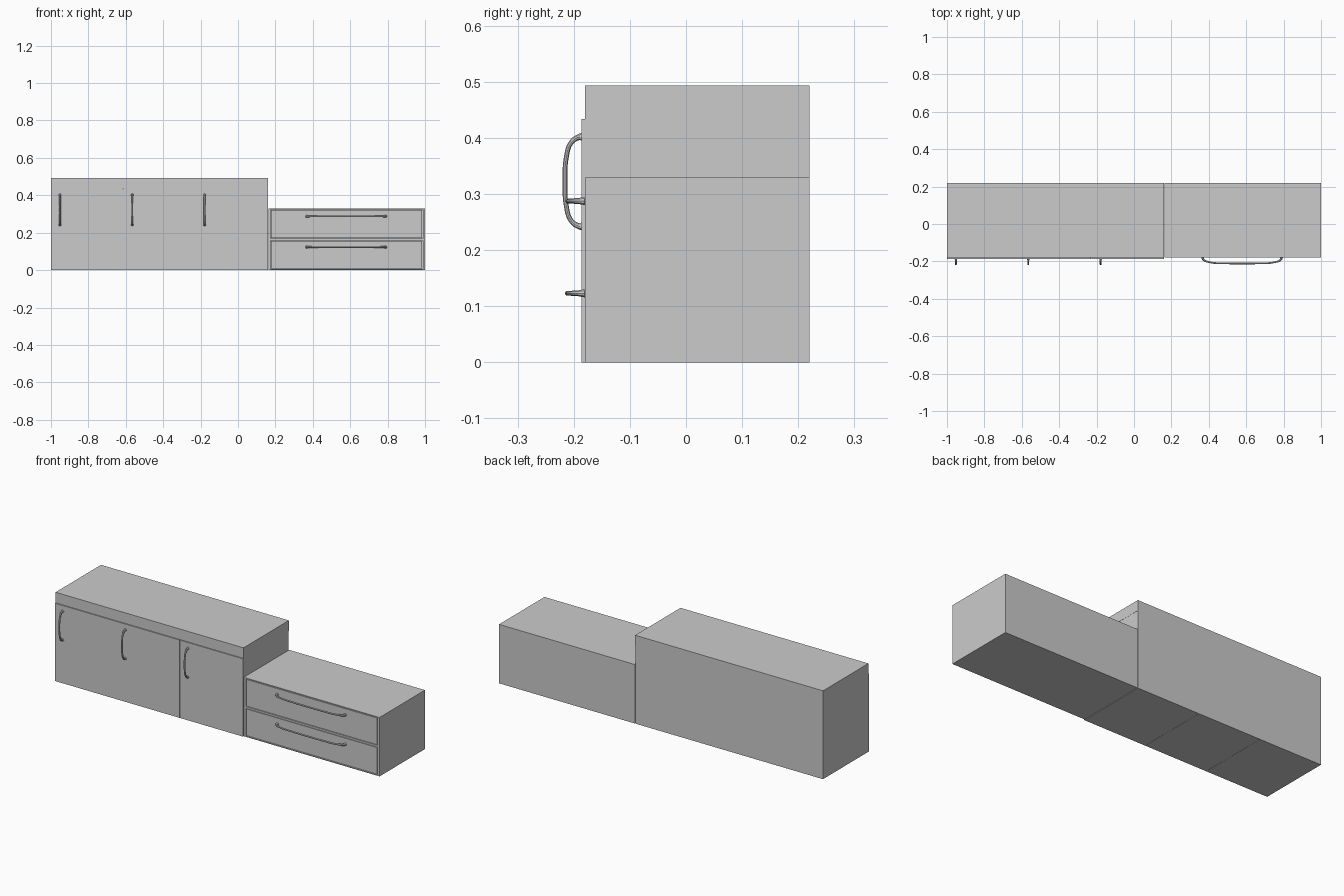
import bpy

if "Cube" in bpy.data.objects:
    bpy.data.objects.remove(bpy.data.objects["Cube"])

BACK, FRONT = 0.22, -0.18


def box(name, x0, x1, y0, y1, z0, z1):
    bpy.ops.mesh.primitive_cube_add(
        size=1, location=((x0 + x1) / 2, (y0 + y1) / 2, (z0 + z1) / 2))
    ob = bpy.context.object
    ob.name = name
    ob.scale = (x1 - x0, y1 - y0, z1 - z0)
    bpy.ops.object.transform_apply(location=False, rotation=False, scale=True)
    return ob


def handle(name, centre, half, vertical):
    """Bowed bar; half profile of (distance along, y, thickness) is mirrored."""
    pts = half + [(-a, y, r) for a, y, r in reversed(half[:-1])]
    cu = bpy.data.curves.new(name, 'CURVE')
    cu.dimensions = '3D'
    cu.bevel_depth = 0.005
    cu.bevel_resolution = 3
    cu.resolution_u = 8
    cu.use_fill_caps = True
    sp = cu.splines.new('BEZIER')
    sp.bezier_points.add(len(pts) - 1)
    for bp, (a, y, r) in zip(sp.bezier_points, pts):
        bp.co = (0, y, a) if vertical else (a, y, 0)
        bp.radius = r
        bp.handle_left_type = bp.handle_right_type = 'AUTO'
    ob = bpy.data.objects.new(name, cu)
    ob.location = centre
    bpy.context.collection.objects.link(ob)
    bpy.ops.object.select_all(action='DESELECT')
    ob.select_set(True)
    bpy.context.view_layer.objects.active = ob
    bpy.ops.object.convert(target='MESH')
    bpy.ops.object.shade_smooth_by_angle()


# Tall unit: three door modules under one thick top
W = 1.16 / 3
door_half = [(0.080, -0.183, 1.6), (0.079, -0.192, 1.1), (0.069, -0.205, 0.9),
             (0.042, -0.2135, 0.9), (0, -0.2155, 0.9)]
for i in range(3):
    x = -1 + i * W
    box(f"cabinet_body_{i}", x, x + W - 0.001, FRONT, BACK, 0, 0.435)
    gap = 0.003 if i == 1 else 0
    box(f"door_{i}", x, x + W - gap, -0.186, FRONT, 0, 0.434)
    handle(f"door_handle_{i}", (x + 0.048, 0, 0.322), door_half, True)
box("cabinet_top", -1, 0.16, FRONT, BACK, 0.435, 0.493)

# Low unit: two stacked drawer modules, each an open-fronted case with inset drawer
X0, X1, T = 0.162, 1.0, 0.012
drawer_half = [(0.211, -0.178, 1.6), (0.206, -0.191, 1.1), (0.175, -0.204, 0.9),
               (0.09, -0.210, 0.9), (0, -0.211, 0.9)]
for i, (z0, z1) in enumerate([(0, 0.1645), (0.1645, 0.329)]):
    box(f"case_left_{i}", X0, X0 + T, FRONT, BACK, z0, z1)
    box(f"case_right_{i}", X1 - T, X1, FRONT, BACK, z0, z1)
    box(f"case_bottom_{i}", X0 + T, X1 - T, FRONT, BACK, z0, z0 + 0.005)
    box(f"case_top_{i}", X0 + T, X1 - T, FRONT, BACK, z1 - 0.005, z1)
    box(f"case_back_{i}", X0 + T, X1 - T, BACK - 0.01, BACK, z0 + 0.005, z1 - 0.005)
    box(f"drawer_{i}", X0 + T + 0.003, X1 - T - 0.003, FRONT + 0.001, BACK - 0.02,
        z0 + 0.008, z1 - 0.008)
    handle(f"drawer_handle_{i}", ((X0 + X1) / 2 - 0.003, 0, z0 + 0.123), drawer_half, False)
